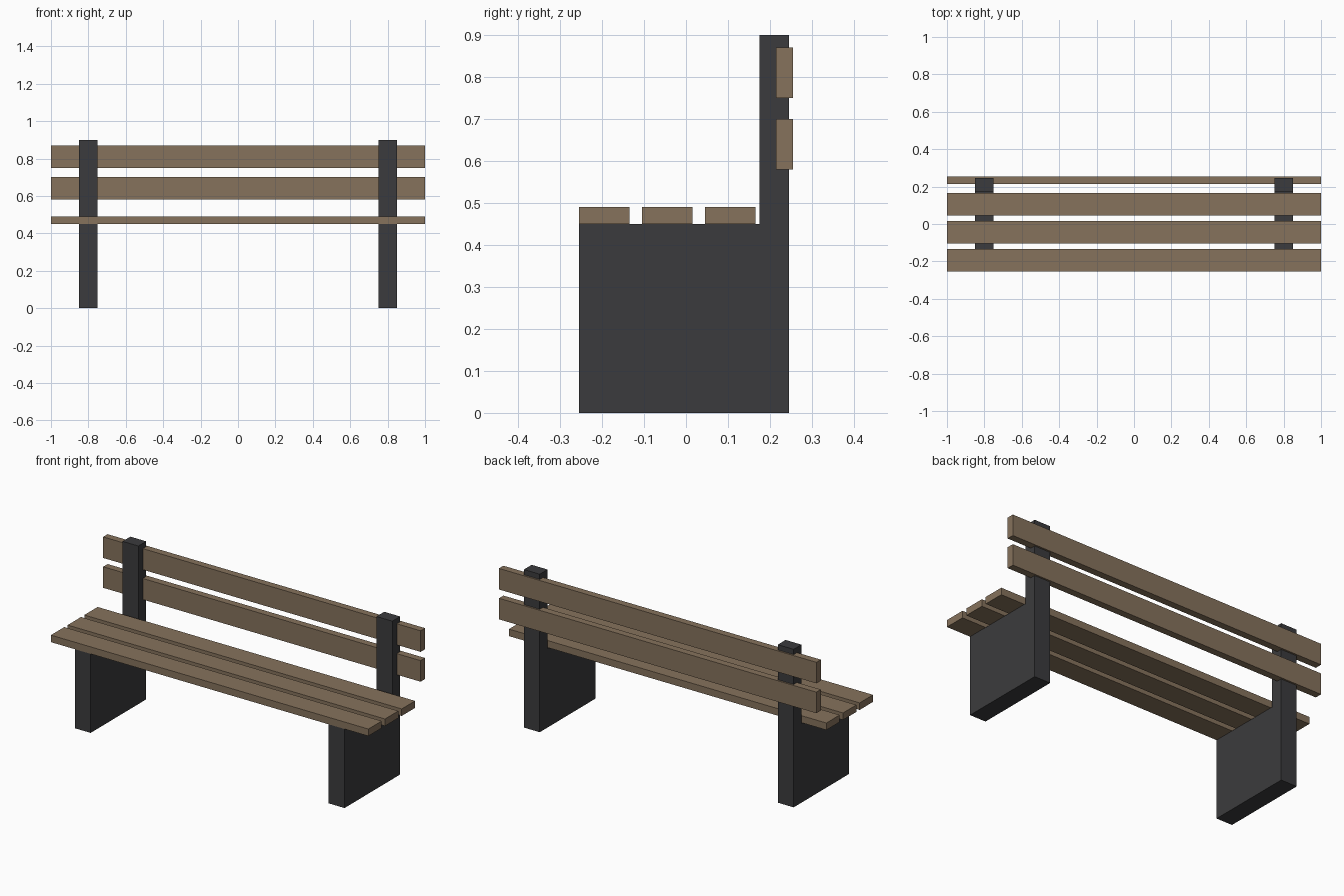
import bpy, bmesh
from mathutils import Vector

if "Cube" in bpy.data.objects:
    bpy.data.objects.remove(bpy.data.objects["Cube"])


def material(name, rgb):
    m = bpy.data.materials.new(name)
    m.diffuse_color = (*rgb, 1)
    m.use_nodes = True
    m.node_tree.nodes["Principled BSDF"].inputs["Base Color"].default_value = m.diffuse_color
    return m


wood = material("wood", (0.24, 0.17, 0.107))
metal = material("dark_metal", (0.044, 0.044, 0.047))


def add_prism(name, profile, x0, x1, mat):
    """Extrude a (y, z) profile along x from x0 to x1."""
    cx = (x0 + x1) / 2
    bm = bmesh.new()
    face = bm.faces.new([bm.verts.new((x0 - cx, y, z)) for y, z in profile])
    ext = bmesh.ops.extrude_face_region(bm, geom=[face])
    verts = [v for v in ext["geom"] if isinstance(v, bmesh.types.BMVert)]
    bmesh.ops.translate(bm, verts=verts, vec=Vector((x1 - x0, 0, 0)))
    bmesh.ops.recalc_face_normals(bm, faces=bm.faces)
    mesh = bpy.data.meshes.new(name)
    bm.to_mesh(mesh)
    bm.free()
    mesh.materials.append(mat)
    obj = bpy.data.objects.new(name, mesh)
    obj.location.x = cx
    bpy.context.collection.objects.link(obj)
    return obj


def add_slat(name, y0, y1, z0, z1):
    return add_prism(name, [(y0, z0), (y1, z0), (y1, z1), (y0, z1)], -1, 1, wood)


# L-shaped end supports: leg panel with back post
support = [(-0.255, 0), (0.245, 0), (0.245, 0.9),
           (0.175, 0.9), (0.175, 0.45), (-0.255, 0.45)]
for side, x in (("left", -0.8), ("right", 0.8)):
    add_prism(f"{side}_support", support, x - 0.05, x + 0.05, metal)

# Seat slats
for i in range(3):
    y = -0.255 + 0.15 * i
    add_slat(f"seat_slat_{i + 1}", y, y + 0.12, 0.45, 0.49)

# Backrest slats, set into the posts
for i in range(2):
    z = 0.58 + 0.17 * i
    add_slat(f"back_slat_{i + 1}", 0.215, 0.255, z, z + 0.12)
